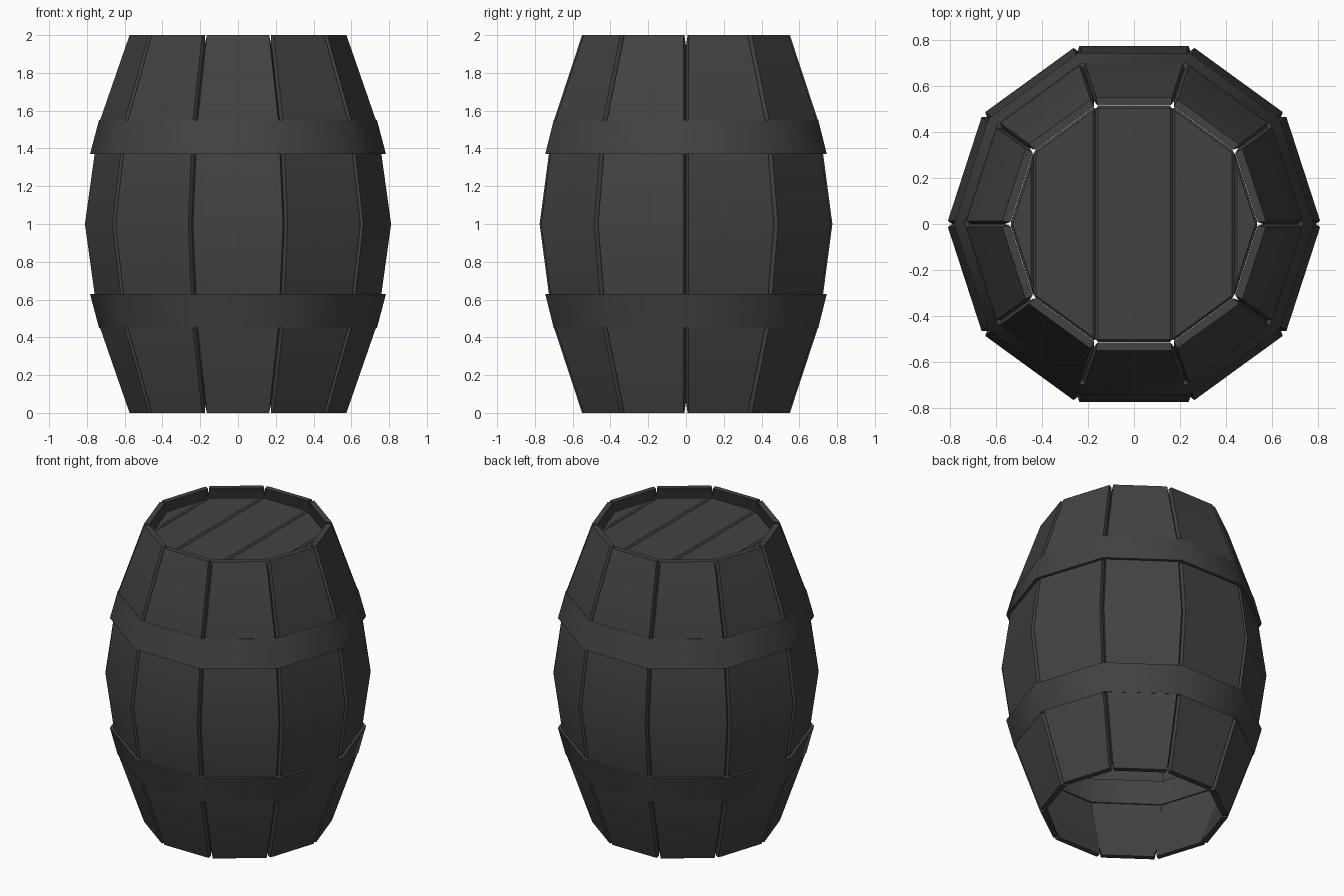
import bpy, bmesh, math
from mathutils import Matrix

cube = bpy.data.objects.get("Cube")
if cube:
    bpy.data.objects.remove(cube)

SIDES = 10
HALF = math.pi / SIDES
TAN = math.tan(HALF)

charcoal = bpy.data.materials.new("charcoal_grey")
charcoal.use_nodes = True
colour = (0.055, 0.055, 0.055, 1)
charcoal.diffuse_color = colour
charcoal.node_tree.nodes["Principled BSDF"].inputs["Base Color"].default_value = colour


def loft(name, rings, closed=False, smooth=True):
    """Skin equal-sized point rings; cap the ends or join last to first."""
    bm = bmesh.new()
    loops = [[bm.verts.new(p) for p in ring] for ring in rings]
    n = len(loops[0])
    pairs = list(zip(loops, loops[1:]))
    if closed:
        pairs.append((loops[-1], loops[0]))
    for a, b in pairs:
        for i in range(n):
            j = (i + 1) % n
            bm.faces.new((a[i], a[j], b[j], b[i]))
    if not closed:
        bm.faces.new(loops[0])
        bm.faces.new(loops[-1])
    bmesh.ops.recalc_face_normals(bm, faces=bm.faces)
    mesh = bpy.data.meshes.new(name)
    bm.to_mesh(mesh)
    bm.free()
    mesh.materials.append(charcoal)
    obj = bpy.data.objects.new(name, mesh)
    bpy.context.collection.objects.link(obj)
    if smooth:
        bpy.ops.object.select_all(action='DESELECT')
        obj.select_set(True)
        bpy.context.view_layer.objects.active = obj
        bpy.ops.object.shade_smooth_by_angle(angle=math.radians(40))
    return obj


def stave_ring(z, r, gap):
    """Cross-section of a stave facing -y, with chamfered outer edges."""
    inner, side = r - 0.035, r - 0.022
    half = [(r * TAN - 0.014, r), (side * TAN - gap, side), (inner * TAN - gap, inner)]
    pts = half + [(-x, y) for x, y in reversed(half)]
    return [(x, -y, z) for x, y in pts]


# Staves: bulging boards, notched apart at both ends
lower = [(0, 0.55, 0.009), (0.06, 0.57, 0), (0.47, 0.705, 0)]
profile = lower + [(1, 0.775, 0)] + [(2 - z, r, g) for z, r, g in reversed(lower)]
stave = loft("stave_1", [stave_ring(*p) for p in profile])
for k in range(1, SIDES):
    copy = bpy.data.objects.new(f"stave_{k + 1}", stave.data)
    copy.matrix_world = Matrix.Rotation(2 * HALF * k, 4, 'Z')
    bpy.context.collection.objects.link(copy)


# Hoops: flared ten-sided bands, mirrored about the middle
def decagon(z, apothem):
    radius = apothem / math.cos(HALF)
    return [(radius * math.cos(2 * HALF * i), radius * math.sin(2 * HALF * i), z)
            for i in range(SIDES)]


hoop = [(0.45, 0.7), (0.63, 0.745), (0.63, 0.68), (0.45, 0.655)]
loft("lower_hoop", [decagon(z, r) for z, r in hoop], closed=True)
loft("upper_hoop", [decagon(2 - z, r) for z, r in hoop], closed=True)

# Lid: planks cut along the corners of the decagon
LID_R = 0.54
cuts = [LID_R * math.cos(2 * HALF * i) for i in range(5, -1, -1)]
deep = [LID_R * math.sin(2 * HALF * i) for i in range(5, -1, -1)]
for i in range(5):
    x0, x1, y0, y1 = cuts[i], cuts[i + 1], deep[i], deep[i + 1]
    outline = [(x0, -y0), (x1, -y1), (x1, y1), (x0, y0)]
    if i == 0:
        outline = [(x0, 0), (x1, -y1), (x1, y1)]
    elif i == 4:
        outline = [(x0, -y0), (x1, 0), (x0, y0)]
    plank = loft(f"lid_plank_{i + 1}",
                 [[(x, y, z) for x, y in outline] for z in (1.89, 1.94)], smooth=False)
    bevel = plank.modifiers.new("edge_chamfer", 'BEVEL')
    bevel.width = 0.011
    bevel.segments = 1
